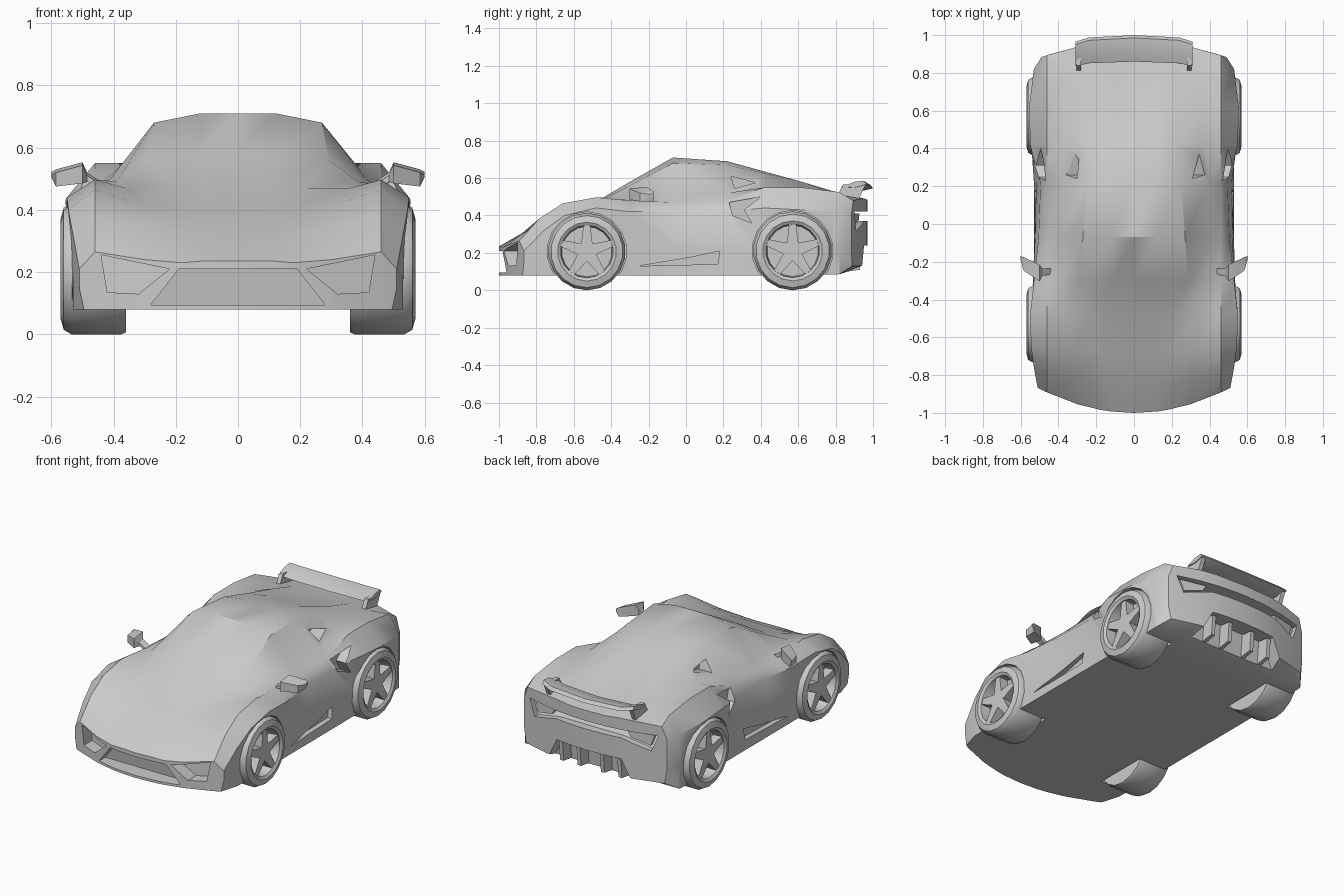
import bpy, bmesh, math

if "Cube" in bpy.data.objects:
    bpy.data.objects.remove(bpy.data.objects["Cube"])


def smooth(ob, angle=32):
    bpy.ops.object.select_all(action='DESELECT')
    ob.select_set(True)
    bpy.context.view_layer.objects.active = ob
    bpy.ops.object.shade_smooth_by_angle(angle=math.radians(angle))


def skin(name, rings, cap):
    """Join closed rings of 3D points; cap(bm, ring) closes each end."""
    bm = bmesh.new()
    vs = [[bm.verts.new(p) for p in r] for r in rings]
    n = len(vs[0])
    for a, b in zip(vs, vs[1:]):
        for i in range(n):
            bm.faces.new((a[i], a[(i + 1) % n], b[(i + 1) % n], b[i]))
    cap(bm, vs[0])
    cap(bm, vs[-1])
    bmesh.ops.recalc_face_normals(bm, faces=bm.faces[:])
    me = bpy.data.meshes.new(name)
    bm.to_mesh(me)
    bm.free()
    ob = bpy.data.objects.new(name, me)
    bpy.context.collection.objects.link(ob)
    smooth(ob)
    return ob


def loft(name, rings):
    return skin(name, rings, lambda bm, r: bm.faces.new(r))


def side_prism(name, yz, x0, x1):
    return loft(name, [[(x, y, z) for y, z in yz] for x in (x0, x1)])


def bowed(x, y, bow):
    return y + bow * (x / .5) ** 2


def front_prism(name, xz, y0, y1, bow):
    return loft(name, [[(x, bowed(x, y, bow), z) for x, z in xz] for y in (y0, y1)])


def circle(cy, r, n, k=1.0):
    turns = [2 * math.pi * i / n for i in range(n)]
    return [(cy + r * k * math.sin(t), r + r * k * math.cos(t)) for t in turns]


def mirrored(xz):
    return xz + [(-x, z) for x, z in reversed(xz)]


# Body: y, half width, side top z, fender z, cabin base x z, roof edge x z, centre z
STATIONS = [
    (-1.0, .51, .21, .265, .30, .24, .18, .23, .235),
    (-.85, .53, .32, .385, .32, .345, .18, .325, .32),
    (-.68, .545, .40, .465, .32, .42, .18, .40, .40),
    (-.48, .55, .44, .497, .36, .47, .22, .47, .475),
    (-.30, .53, .42, .48, .39, .49, .29, .56, .58),
    (-.07, .505, .42, .47, .41, .50, .27, .68, .71),
    (.22, .495, .42, .48, .40, .52, .25, .67, .69),
    (.42, .55, .44, .55, .37, .55, .22, .625, .635),
    (.62, .555, .43, .55, .34, .53, .20, .58, .56),
    (.82, .53, .42, .525, .32, .51, .20, .52, .51),
    (.97, .49, .40, .48, .30, .49, .20, .49, .485),
]


def body_ring(y, w, side, fender, bx, bz, rx, rz, cz):
    bow = .32 * max(0, -y - .6) - .6 * max(0, y - .82)      # rounded nose and tail in plan
    floor = .08 + .3 * max(0, y - .8)
    sill = .53 if abs(y) < .9 else w - .015                 # sills flare out below the doors
    top = [(0, cz), (.12, cz), (rx, rz), (bx, bz), (.46, fender), (w, side)]
    half = top + [((w + .54) / 2 if abs(y) < .7 else w, .07 + side * .37), (sill, floor)]
    half += [(min(x, w - .04), floor) for x, z in top[4::-1]]
    ring = half + [(-x, z) for x, z in half[-2:0:-1]]
    return [(x, bowed(x, y, bow), z) for x, z in ring]


def body_cap(bm, r):
    n = len(r)
    for s in (1, -1):
        for i in range(4):
            bm.faces.new([r[s * k % n] for k in (i, i + 1, 11 - i, 12 - i)])
        bm.faces.new([r[s * k % n] for k in range(4, 9)])


body = skin("body", [body_ring(*s) for s in STATIONS], body_cap)


def cut(cutter):
    cutter.hide_render = True
    m = body.modifiers.new("cut", 'BOOLEAN')
    m.object, m.operation, m.solver = cutter, 'DIFFERENCE', 'EXACT'
    bpy.context.view_layer.objects.active = body
    bpy.ops.object.modifier_apply(modifier=m.name)
    bpy.data.objects.remove(cutter)


# Nose mouth, tail band and diffuser recess
cut(front_prism("mouth_cut", mirrored([(.28, .095), (.19, .21)]), -1.2, -.93, .1))
cut(front_prism("tail_cut", mirrored([(.22, .37), (.40, .32), (.44, .42)]), .935, 1.2, -.09))
cut(front_prism("diffuser_cut", mirrored([(.32, .05), (.22, .24)]), .88, 1.2, -.08))

WHEELS = (("front", -.53, .207), ("rear", .57, .211))
# Lathe profile: x and share of the wheel radius
TYRE = [(.36, .6), (.36, .97), (.375, 1), (.535, 1), (.56, .93), (.57, .76), (.56, .68), (.50, .65)]

for s, side in ((-1, "left"), (1, "right")):
    # Headlight pocket, side scoop, quarter vent and sill recess
    pocket = [(s * x, z) for x, z in ((.44, .255), (.22, .21), (.32, .13), (.42, .135))]
    cut(front_prism("headlight_cut", pocket, -1.2, -.92, .13))
    cut(side_prism("scoop_cut", [(.23, .47), (.40, .50), (.31, .43), (.35, .36), (.25, .40)], s * .455, s))
    cut(side_prism("vent_cut", [(.24, .61), (.37, .575), (.26, .545)], s * .27, s))
    cut(side_prism("sill_cut", [(-.25, .13), (.17, .14), (.18, .21), (.02, .175)], s * .495, s))

    for end, y, r in WHEELS:
        # Wheel arch, tyre with dished rim, five-point spokes
        cut(side_prism("arch_cut", circle(y, r, 18, 1.025), s * .345, s))
        loft(f"{end}_{side}_wheel",
             [[(s * x, py, pz) for py, pz in circle(y, r, 18, k)] for x, k in TYRE])
        star = []
        for i in range(5):
            for da, k in ((-.13, .68), (.13, .68), (math.pi / 5, .25)):
                a = 2 * math.pi * i / 5 + da
                star.append((y + r * k * math.sin(a), r + r * k * math.cos(a)))
        side_prism(f"{end}_{side}_spokes", star, s * .495, s * .555)

    # Door mirror: stalk swelling into a pod (x, rear y, z range)
    pod = [(.44, -.235, .465, .49), (.485, -.235, .49, .52), (.50, -.215, .485, .553),
           (.585, -.175, .475, .53), (.60, -.17, .505, .522)]
    loft(f"{side}_mirror", [[(s * x, b - 1.3 * (hi - lo), lo), (s * x, b, lo), (s * x, b, hi),
                             (s * x, b - 1.3 * (hi - lo), hi - .01)] for x, b, lo, hi in pod])

    # Wing support
    side_prism(f"{side}_wing_support", [(.80, .49), (.92, .48), (.96, .565), (.84, .565)], s * .28, s * .305)

    # Diffuser fins
    for x in (.08, .20):
        side_prism(f"{side}_diffuser_fin", [(.80, .09), (.93, .11), (.94, .23), (.84, .24)],
                   s * (x - .012), s * (x + .012))

    # Tail light
    lamp = [(s * x, z) for x, z in ((.25, .41), (.41, .41), (.385, .345), (.27, .375))]
    front_prism(f"{side}_tail_light", lamp, .91, .95, -.09)
smooth(body, 45)

# Rear wing with upswept, swept-forward tips
wing = []
for x in (-.31, -.24, 0, .24, .31):
    tip = max(0, abs(x) - .2) / .11
    y0, y1, z = .86 - .025 * tip, 1 - .035 * tip, .55 + .022 * tip
    ym = (y0 + y1) / 2
    wing.append([(x, y0, z - .018), (x, ym, z - .022), (x, y1, z - .005),
                 (x, y1 - .015, z + .014), (x, ym, z + .008)])
loft("rear_wing", wing)
